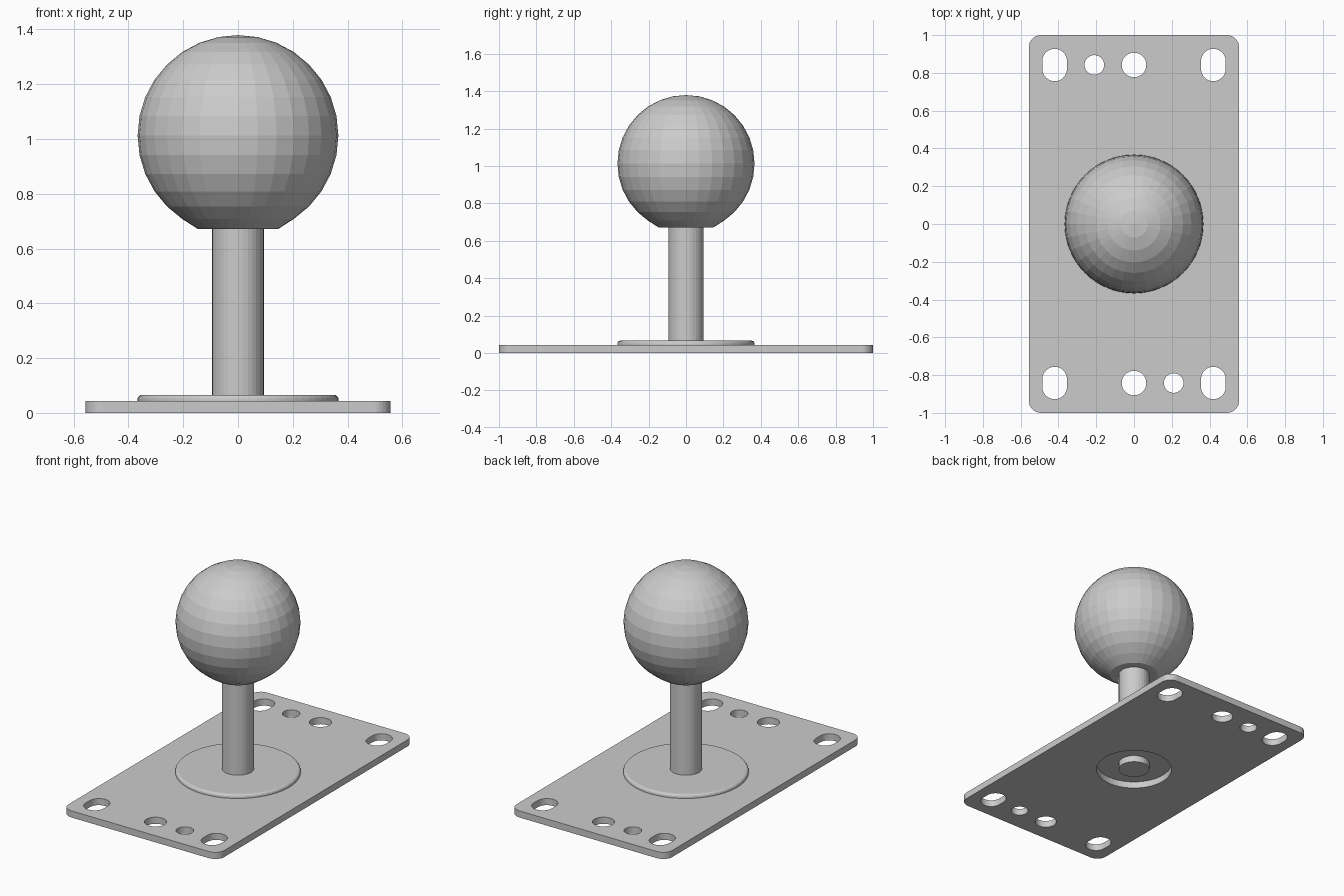
import bpy, bmesh
from math import sin, cos, pi, radians

if "Cube" in bpy.data.objects:
    bpy.data.objects.remove(bpy.data.objects["Cube"])

grey = bpy.data.materials.new("plain_grey")
grey.diffuse_color = (0.6, 0.6, 0.6, 1)
grey.use_nodes = True
grey.node_tree.nodes["Principled BSDF"].inputs["Base Color"].default_value = grey.diffuse_color

T = 0.043  # plate thickness


def rounded(cx, cy, hx, hy, r, n):
    """Outline of a rounded rectangle; also makes slots and circles."""
    pts = []
    for q, (sx, sy) in enumerate([(1, 1), (-1, 1), (-1, -1), (1, -1)]):
        for i in range(n + 1):
            a = q * pi / 2 + i / n * pi / 2
            p = (cx + sx * (hx - r) + r * cos(a), cy + sy * (hy - r) + r * sin(a))
            if not pts or abs(p[0] - pts[-1][0]) + abs(p[1] - pts[-1][1]) > 1e-5:
                pts.append(p)
    if abs(pts[0][0] - pts[-1][0]) + abs(pts[0][1] - pts[-1][1]) < 1e-5:
        pts.pop()
    return pts


def add_mesh(name, bm):
    bmesh.ops.remove_doubles(bm, verts=bm.verts, dist=1e-5)
    bmesh.ops.recalc_face_normals(bm, faces=bm.faces)
    me = bpy.data.meshes.new(name)
    bm.to_mesh(me)
    bm.free()
    me.materials.clear()
    me.materials.append(grey)
    for p in me.polygons:
        p.use_smooth = False
        p.material_index = 0
    ob = bpy.data.objects.new(name, me)
    bpy.context.collection.objects.link(ob)
    return ob


def lathe(name, profile, sides):
    """Revolve an (r, z) profile that starts and ends on the axis."""
    bm = bmesh.new()
    rings = []
    for r, z in profile:
        if r < 1e-6:
            rings.append([bm.verts.new((0, 0, z))] * sides)
        else:
            rings.append([bm.verts.new((r * cos(2 * pi * i / sides),
                                        r * sin(2 * pi * i / sides), z))
                          for i in range(sides)])
    for a, b in zip(rings, rings[1:]):
        for i in range(sides):
            j = (i + 1) % sides
            bm.faces.new(dict.fromkeys([a[i], a[j], b[j], b[i]]))
    return add_mesh(name, bm)


# Base plate: filled outline with screw holes, same pattern turned half round
loops = [rounded(0, 0, 0.557, 1.0, 0.065, 8),
         rounded(0, 0, 0.23, 0.23, 0.23, 12)]
for s in (1, -1):
    for x in (-0.42, 0.42):
        loops.append(rounded(x, s * 0.842, 0.065, 0.086, 0.065, 8))
    loops.append(rounded(0, s * 0.842, 0.065, 0.065, 0.065, 8))
    loops.append(rounded(-s * 0.21, s * 0.842, 0.052, 0.052, 0.052, 8))

cu = bpy.data.curves.new("plate_outline", 'CURVE')
cu.dimensions = '2D'
cu.fill_mode = 'BOTH'
cu.extrude = T / 2
for pts in loops:
    sp = cu.splines.new('POLY')
    sp.points.add(len(pts) - 1)
    for p, (x, y) in zip(sp.points, pts):
        p.co = (x, y, 0, 1)
    sp.use_cyclic_u = True
tmp = bpy.data.objects.new("plate_outline", cu)
bpy.context.collection.objects.link(tmp)
bpy.context.view_layer.update()
me = bpy.data.meshes.new_from_object(
    tmp.evaluated_get(bpy.context.evaluated_depsgraph_get()))
bm = bmesh.new()
bm.from_mesh(me)
bmesh.ops.translate(bm, verts=bm.verts, vec=(0, 0, T / 2))
bpy.data.objects.remove(tmp)
add_mesh("base_plate", bm)

# Collar disc with a rounded upper edge
b = 0.017
edge = [(0.367 - b + b * cos(radians(a)), 0.066 - b + b * sin(radians(a)))
        for a in (0, 22.5, 45, 67.5, 90)]
lathe("collar", [(0, T), (0.367, T)] + edge + [(0, 0.066)], 64)

# Stem, reaching down through the plate opening
lathe("stem", [(0, 0), (0.094, 0), (0.094, 0.70), (0, 0.70)], 32)

# Faceted ball, cut flat underneath
R, cz = 0.3665, 1.0125
ball = [(0, 0.671), (0.146, 0.671)]
ball += [(R * sin(pi * k / 16), cz - R * cos(pi * k / 16)) for k in range(3, 16)]
lathe("ball", ball + [(0, cz + R)], 32)
